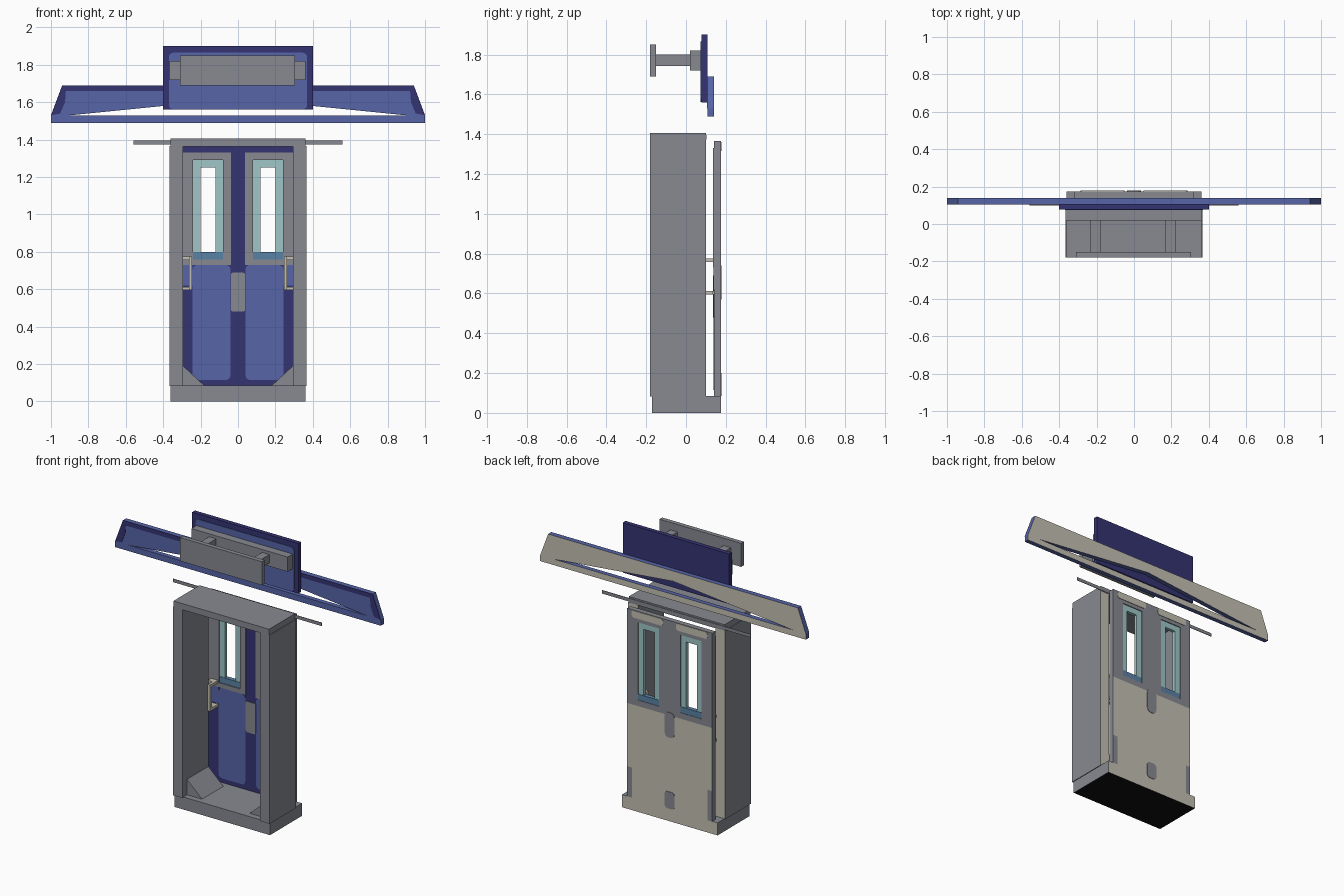
import bpy, bmesh, math

cube = bpy.data.objects.get("Cube")
if cube:
    bpy.data.objects.remove(cube, do_unlink=True)

COLOURS = {
    "grey": (0.243, 0.253, 0.285),
    "blue": (0.093, 0.130, 0.386),
    "navy": (0.036, 0.034, 0.171),
    "beige": (0.56, 0.53, 0.45),
    "teal": (0.342, 0.565, 0.578),
    "steel_blue": (0.102, 0.223, 0.376),
    "black": (0.005, 0.005, 0.005),
}
NAMES = list(COLOURS)
MATS = []
for key, rgb in COLOURS.items():
    m = bpy.data.materials.new(key)
    m.use_nodes = True
    m.diffuse_color = (*rgb, 1)
    m.node_tree.nodes["Principled BSDF"].inputs["Base Color"].default_value = (*rgb, 1)
    MATS.append(m)


def finish(name, bm, rule):
    """Turn a bmesh into an object, colouring faces by rule(normal, centre)."""
    bmesh.ops.recalc_face_normals(bm, faces=bm.faces)
    used = []
    for f in bm.faces:
        key = rule(f.normal, f.calc_center_median())
        if key not in used:
            used.append(key)
        f.material_index = used.index(key)
    mesh = bpy.data.meshes.new(name)
    bm.to_mesh(mesh)
    bm.free()
    for key in used:
        mesh.materials.append(MATS[NAMES.index(key)])
    ob = bpy.data.objects.new(name, mesh)
    bpy.context.collection.objects.link(ob)
    return ob


def facing(side, front=None, back=None, under=None):
    """Colour rule by face direction."""
    def rule(n, c):
        if n.y < -0.5:
            return front or side
        if n.y > 0.5:
            return back or side
        if n.z < -0.5:
            return under or side
        return side
    return rule


def extrude(bm, faces, depth):
    out = bmesh.ops.extrude_face_region(bm, geom=faces)
    verts = [v for v in out["geom"] if isinstance(v, bmesh.types.BMVert)]
    bmesh.ops.translate(bm, verts=verts, vec=(0, depth, 0))


def prism(name, pts, y0, y1, rule):
    """Extrude an x-z outline from y0 to y1."""
    if isinstance(rule, str):
        rule = facing(rule)
    bm = bmesh.new()
    face = bm.faces.new([bm.verts.new((x, y0, z)) for x, z in pts])
    extrude(bm, [face], y1 - y0)
    return finish(name, bm, rule)


def rect(x0, x1, z0, z1, r=0):
    """Rectangle outline with optional rounded corners."""
    if not r:
        return [(x0, z0), (x1, z0), (x1, z1), (x0, z1)]
    corners = [(x1 - r, z1 - r), (x0 + r, z1 - r), (x0 + r, z0 + r), (x1 - r, z0 + r)]
    return [(cx + r * math.cos(a), cz + r * math.sin(a))
            for q, (cx, cz) in enumerate(corners)
            for a in [math.pi / 2 * (q + i / 4) for i in range(5)]]


def flip(pts, s):
    return [(s * x, z) for x, z in pts]


def grid(name, xs, zs, y0, y1, hole, rule):
    """Slab made of cells, with the cells chosen by hole(x, z) left out."""
    bm = bmesh.new()
    v = [[bm.verts.new((x, y0, z)) for z in zs] for x in xs]
    faces = []
    for i in range(len(xs) - 1):
        for j in range(len(zs) - 1):
            if not hole((xs[i] + xs[i + 1]) / 2, (zs[j] + zs[j + 1]) / 2):
                faces.append(bm.faces.new([v[i][j], v[i + 1][j], v[i + 1][j + 1], v[i][j + 1]]))
    extrude(bm, faces, y1 - y0)
    bmesh.ops.delete(bm, geom=[u for u in bm.verts if not u.link_faces], context="VERTS")
    return finish(name, bm, rule)


# Threshold, doorway walls and header
prism("threshold", rect(-0.36, 0.36, 0, 0.085), -0.17, 0.175,
      facing("grey", back="beige", under="black"))
prism("header", rect(-0.36, 0.36, 1.363, 1.405), -0.18, 0.10, "grey")
prism("top_rail", rect(-0.56, 0.56, 1.373, 1.395), 0.10, 0.104, "grey")
SIDES = ((-1, "right"), (1, "left"))
for s, side in SIDES:
    prism(side + "_wall", flip(rect(0.293, 0.365, 0.082, 1.365), s), -0.18, 0.10,
          facing("grey", back="beige"))
    prism(side + "_corner_gusset", flip([(0.293, 0.085), (0.18, 0.085), (0.293, 0.19)], s),
          -0.13, 0.10, "grey")

# Door slab with two window openings
WX0, WX1, WZ0, WZ1 = 0.08, 0.24, 0.76, 1.29
DF, DB = 0.14, 0.175


def is_window(x, z):
    return WX0 < abs(x) < WX1 and WZ0 < z < WZ1


def door_colour(n, c):
    if n.y < -0.5:
        return "navy"
    if n.y > 0.5:
        if c.z > 0.72:
            return "grey"
        if abs(c.x) > 0.285 and c.z < 0.29:
            return "grey"
        return "beige"
    return "grey"


xs = [0.037, WX0, WX1, 0.285, 0.32]
xs = [-x for x in reversed(xs)] + xs
grid("door", xs, [0.083, 0.29, 0.72, WZ0, WZ1, 1.365], DF, DB, is_window, door_colour)

# Painted plates on the door
prism("front_centre_plate", rect(-0.037, 0.037, 0.48, 0.69, 0.012), DF - 0.004, DF, "grey")
prism("back_centre_patch", rect(-0.037, 0.037, 0.57, 0.74, 0.03), DB, DB + 0.003, "grey")
prism("back_lower_patch", rect(-0.037, 0.037, 0.086, 0.2, 0.02), DB, DB + 0.003, "grey")
for s, side in SIDES:
    prism(side + "_door_panel", flip(rect(0.04, 0.242, 0.115, 0.73, 0.025), s),
          DF - 0.003, DF, "blue")
    prism(side + "_door_panel_edge", flip(rect(0.242, 0.32, 0.62, 0.73), s),
          DF - 0.003, DF, "blue")
    prism(side + "_back_top_strip", flip(rect(0.05, 0.285, 1.315, 1.362, 0.015), s),
          DB, DB + 0.003, "beige")

    # Window surround, glazing frame and sill
    bars = sorted(s * x for x in (0.038, WX0, WX1, 0.32))
    grid(side + "_window_surround", bars, [0.73, WZ0, WZ1, 1.33], DF - 0.004, DF,
         is_window, facing("grey"))
    gx = sorted(s * x for x in (WX0, 0.12, 0.20, WX1))
    grid(side + "_window_frame", gx, [WZ0 + 0.04, 1.25, WZ1], 0.146, 0.169,
         lambda x, z: 0.12 < abs(x) < 0.20 and z < 1.25, facing("teal"))
    prism(side + "_window_sill", flip(rect(WX0, WX1, WZ0, WZ0 + 0.04), s),
          0.143, 0.172, "steel_blue")

    # Grab handle
    prism(side + "_handle_bar", flip(rect(0.245, 0.263, 0.595, 0.775), s), 0.05, 0.068, "beige")
    for z, level in ((0.595, "lower"), (0.757, "upper")):
        prism(f"{side}_{level}_handle_arm", flip(rect(0.245, 0.263, z, z + 0.018), s),
              0.068, DF, "beige")
        prism(f"{side}_{level}_handle_foot", flip(rect(0.263, 0.298, z, z + 0.018), s),
              0.10, 0.135, "beige")

# Wide sign wing: sloping top part over a straight bar
wing_rule = facing("blue", back="beige")
prism("wing_upper", [(-0.94, 1.69), (0.94, 1.69), (1, 1.53), (0.9, 1.53),
                     (0, 1.62), (-0.9, 1.53), (-1, 1.53)], 0.108, 0.14, wing_rule)
prism("wing_lower_bar", rect(-1, 1, 1.49, 1.53), 0.108, 0.14, wing_rule)
prism("wing_top_border", [(-0.94, 1.69), (0.94, 1.69), (0.93, 1.66), (-0.93, 1.66)],
      0.105, 0.108, "navy")
for s, side in SIDES:
    prism(side + "_wing_end_border",
          flip([(0.94, 1.69), (1, 1.53), (0.95, 1.54), (0.925, 1.60), (0.92, 1.665)], s),
          0.105, 0.108, "navy")

# Centre board with blue face, and its bracketed front plate
prism("board", rect(-0.4, 0.4, 1.56, 1.90), 0.078, 0.108, "navy")
prism("board_face", rect(-0.37, 0.37, 1.562, 1.865, 0.025), 0.074, 0.078, "blue")
prism("board_mount", rect(-0.365, 0.36, 1.72, 1.82), 0.02, 0.075, "grey")
prism("front_plate", rect(-0.31, 0.305, 1.69, 1.85), -0.18, -0.15, "grey")
for x, side in ((-0.205, "right"), (0.195, "left")):
    prism(side + "_plate_arm", rect(x - 0.027, x + 0.027, 1.743, 1.80), -0.15, 0.02, "grey")
